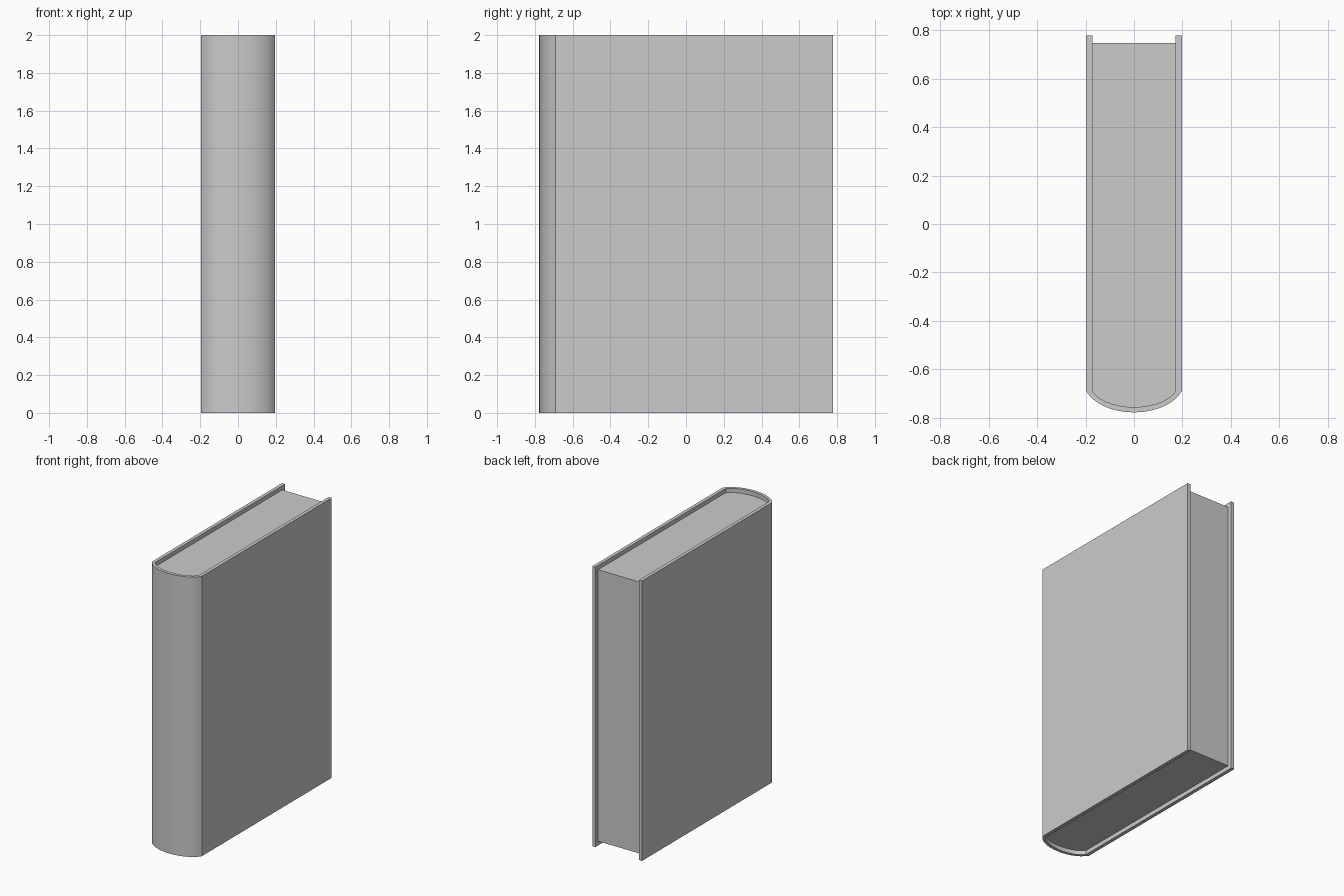
import bpy, bmesh, math

if "Cube" in bpy.data.objects:
    bpy.data.objects.remove(bpy.data.objects["Cube"])

HEIGHT = 2.0
SPINE_Y = -0.69      # where the flat boards meet the rounded spine
SEGMENTS = 14


def u_profile(half_width, spine_depth, back_y):
    """U-shaped outline: left board end, curved spine, right board end."""
    limit = math.radians(70)
    points = [(-half_width, back_y)]
    for i in range(SEGMENTS + 1):
        t = -limit + 2 * limit * i / SEGMENTS
        x = half_width * math.sin(t) / math.sin(limit)
        sag = (math.cos(t) - math.cos(limit)) / (1 - math.cos(limit))
        points.append((x, SPINE_Y - spine_depth * sag))
    points.append((half_width, back_y))
    return points


def extrude_faces(name, faces, z0, z1):
    """Extrude a flat set of polygons into a solid with smooth curves."""
    bm = bmesh.new()
    flat = [bm.faces.new([bm.verts.new((x, y, z0)) for x, y in f]) for f in faces]
    bmesh.ops.remove_doubles(bm, verts=bm.verts[:], dist=1e-5)
    result = bmesh.ops.extrude_face_region(bm, geom=bm.faces[:], use_keep_orig=True)
    top = [g for g in result["geom"] if isinstance(g, bmesh.types.BMVert)]
    bmesh.ops.translate(bm, verts=top, vec=(0, 0, z1 - z0))
    bmesh.ops.recalc_face_normals(bm, faces=bm.faces[:])
    mesh = bpy.data.meshes.new(name)
    bm.to_mesh(mesh)
    bm.free()
    obj = bpy.data.objects.new(name, mesh)
    bpy.context.collection.objects.link(obj)
    bpy.ops.object.select_all(action="DESELECT")
    obj.select_set(True)
    bpy.context.view_layer.objects.active = obj
    bpy.ops.object.shade_smooth_by_angle(angle=math.radians(22))
    return obj


# Cover: two boards joined by the rounded spine
outer = u_profile(0.197, 0.087, 0.777)
inner = u_profile(0.172, 0.065, 0.777)
strips = [(outer[i], outer[i + 1], inner[i + 1], inner[i])
          for i in range(len(outer) - 1)]
extrude_faces("cover", strips, 0, HEIGHT)

# Page block: fills the cover, set back from its three open edges
RECESS = 0.03
extrude_faces("page_block", [u_profile(0.172, 0.065, 0.777 - RECESS)],
              RECESS, HEIGHT - RECESS)
